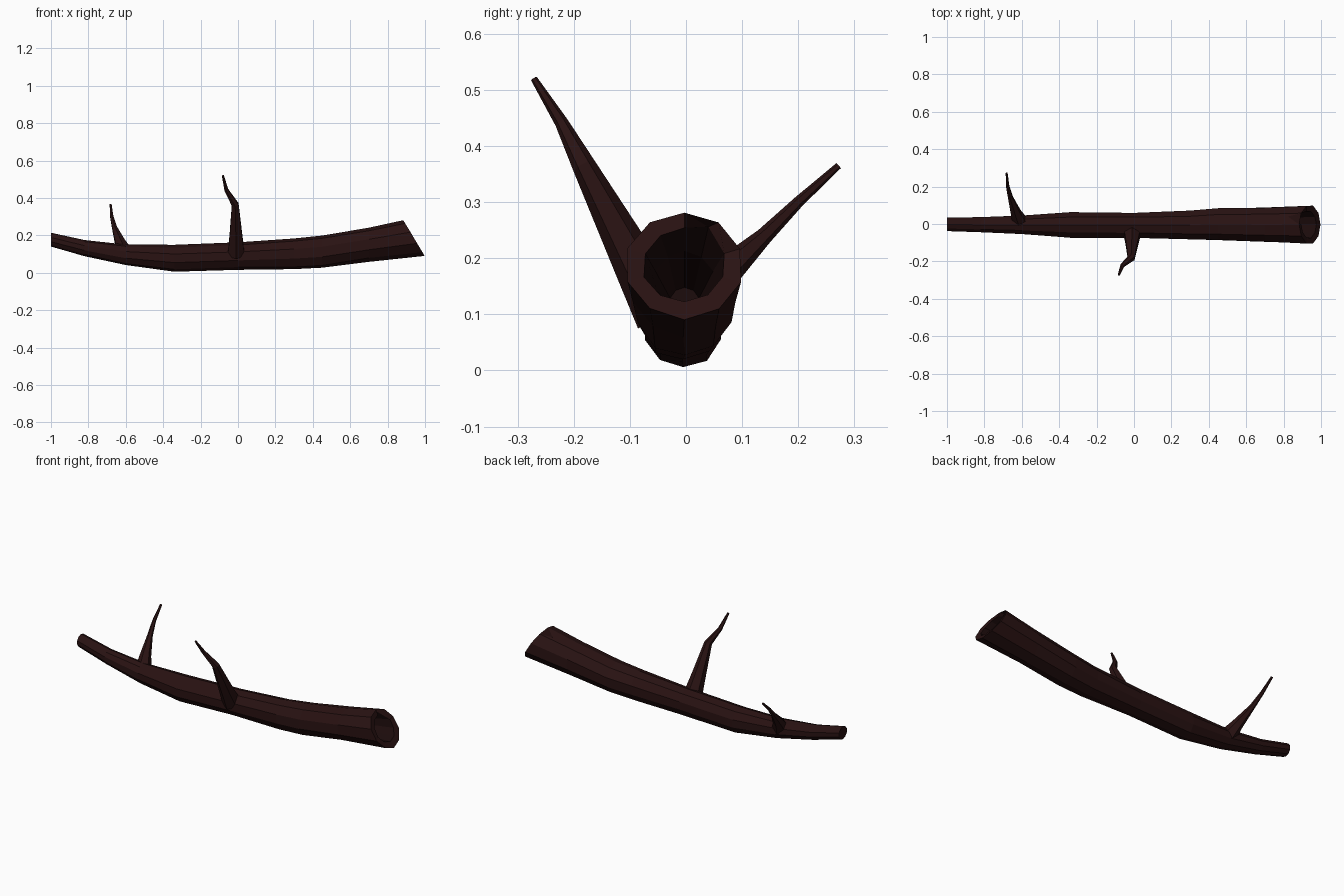
import bpy, bmesh, math, random
from mathutils import Vector

random.seed(4)
cube = bpy.data.objects.get("Cube")
if cube:
    bpy.data.objects.remove(cube, do_unlink=True)


def material(name, rgb):
    m = bpy.data.materials.new(name)
    m.diffuse_color = (*rgb, 1)
    m.use_nodes = True
    bsdf = next(n for n in m.node_tree.nodes if n.type == 'BSDF_PRINCIPLED')
    bsdf.inputs["Base Color"].default_value = (*rgb, 1)
    bsdf.inputs["Roughness"].default_value = 0.9
    return m


bark = material("dark_bark", (0.022, 0.006, 0.006))
hollow = material("hollow_shadow_wood", (0.012, 0.0035, 0.0035))


def loft(name, rings, hollow_from=None):
    """Skin a list of equal point rings, cap both ends, darken the rings from hollow_from on."""
    bm = bmesh.new()
    loops = [[bm.verts.new(p) for p in ring] for ring in rings]
    n = len(loops[0])
    for r, (a, b) in enumerate(zip(loops, loops[1:])):
        for i in range(n):
            j = (i + 1) % n
            f = bm.faces.new((a[i], a[j], b[j], b[i]))
            f.material_index = int(hollow_from is not None and r >= hollow_from)
    bm.faces.new(loops[0][::-1])
    end = bm.faces.new(loops[-1])
    end.material_index = int(hollow_from is not None)
    bmesh.ops.recalc_face_normals(bm, faces=bm.faces)
    mesh = bpy.data.meshes.new(name)
    bm.to_mesh(mesh)
    bm.free()
    mesh.materials.append(bark)
    mesh.materials.append(hollow)
    obj = bpy.data.objects.new(name, mesh)
    bpy.context.collection.objects.link(obj)
    return obj


# Trunk: x, bottom z, top z, front y, back y
stations = [
    (-1.0, .14, .215, -.04, .035), (-.82, .09, .175, -.047, .038),
    (-.6, .04, .152, -.055, .047), (-.34, .005, .15, -.075, .065),
    (0, .015, .163, -.077, .065), (.3, .018, .185, -.086, .075),
    (.45, .025, .2, -.09, .087), (.7, .06, .243, -.1, .09),
]
SIDES = 10


def oval(x, z0, z1, y0, y1, scale=1, slant=0, rough=0):
    ring = []
    for i in range(SIDES):
        a = math.tau * i / SIDES + math.pi / 2
        k = scale * (1 + random.uniform(-rough, rough))
        ring.append(Vector((x - slant * math.sin(a),
                            (y0 + y1) / 2 + (y1 - y0) / 2 * k * math.cos(a),
                            (z0 + z1) / 2 + (z1 - z0) / 2 * k * math.sin(a))))
    return ring


rings = [oval(*s, rough=.035) for s in stations]
# Slanted broken mouth, its rim, and the hollow running inward
mouth = (.092, .283, -.108, .102)
rings.append(oval(.94, *mouth, slant=.057, rough=.02))
rim = oval(.935, *mouth, scale=.7, slant=.04, rough=.03)
rim[SIDES - 1] += Vector((-.08, 0, .015))  # split in the upper rim
rings.append(rim)
rings.append(oval(.72, .07, .25, -.09, .085, scale=.6, rough=.05))
rings.append(oval(.5, .04, .2, -.08, .075, scale=.35))
loft("hollow_trunk", rings, hollow_from=len(stations) + 1)


def branch(name, path, sides=6):
    """Tapering twig through (x, y, z, radius) points."""
    pts = [Vector(p[:3]) for p in path]
    out = []
    for i, p in enumerate(path):
        t = (pts[min(i + 1, len(pts) - 1)] - pts[max(i - 1, 0)]).normalized()
        u = t.cross(Vector((1, 0, 0))).normalized()
        v = t.cross(u)
        out.append([pts[i] + p[3] * (u * math.cos(math.tau * k / sides) +
                                     v * math.sin(math.tau * k / sides))
                    for k in range(sides)])
    return loft(name, out)


branch("front_branch", [(-.01, -.04, .1, .052), (-.011, -.09, .19, .04),
                        (-.015, -.182, .365, .021), (-.062, -.222, .442, .012),
                        (-.081, -.271, .52, .006)])
branch("back_branch", [(-.61, .01, .11, .045), (-.632, .06, .165, .03),
                       (-.66, .14, .24, .015), (-.675, .2, .3, .01),
                       (-.681, .272, .365, .006)])
